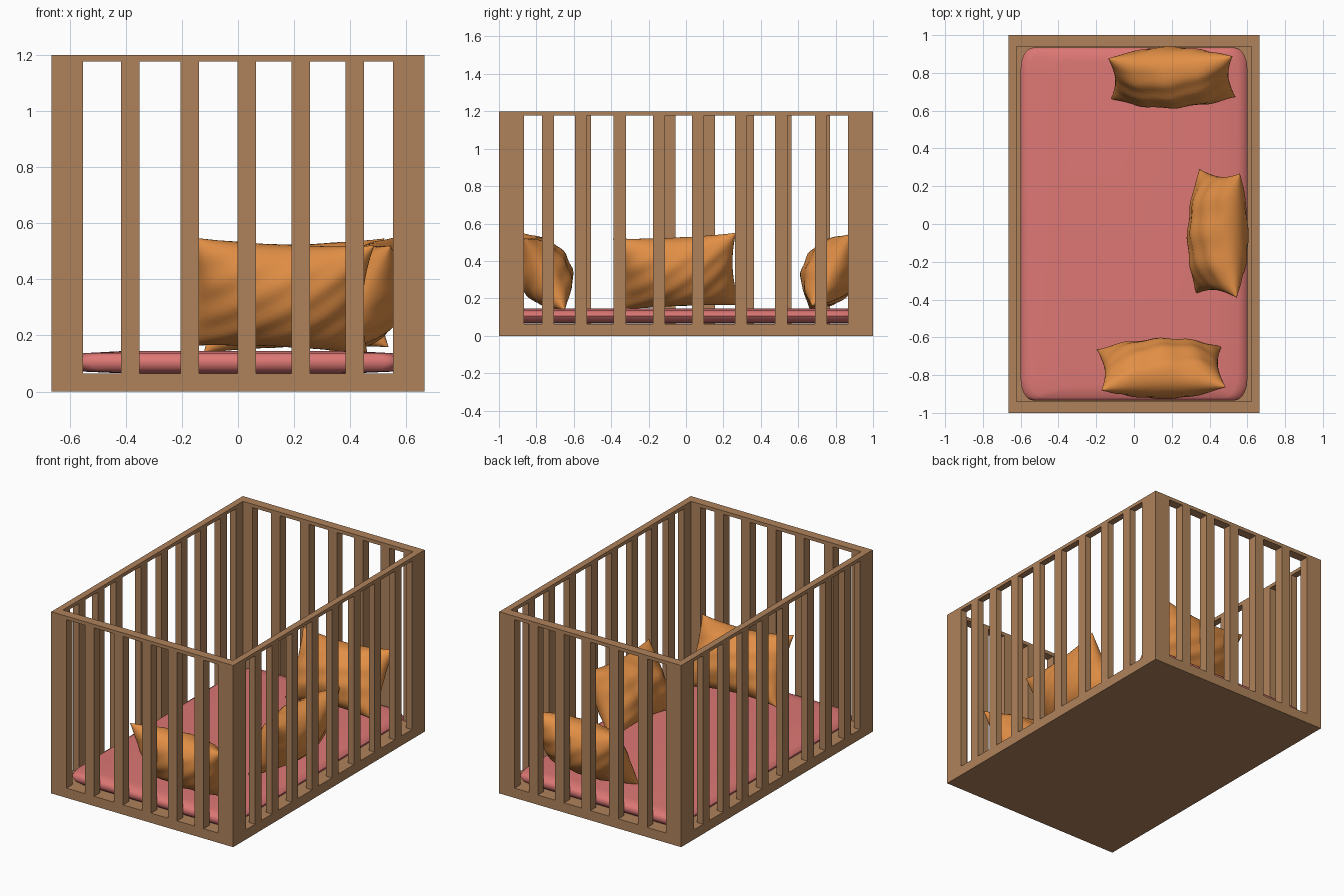
import bpy, bmesh, math
from mathutils import Matrix, Vector

if "Cube" in bpy.data.objects:
    bpy.data.objects.remove(bpy.data.objects["Cube"])


def material(name, rgb):
    m = bpy.data.materials.new(name)
    m.diffuse_color = (*rgb, 1)
    m.use_nodes = True
    m.node_tree.nodes["Principled BSDF"].inputs["Base Color"].default_value = m.diffuse_color
    return m


WOOD = material("brown wood", (0.43, 0.225, 0.105))
PINK = material("pink fabric", (0.72, 0.185, 0.175))
ORANGE = material("orange fabric", (0.76, 0.275, 0.06))


def finish(name, bm, mat, smooth=None):
    bmesh.ops.recalc_face_normals(bm, faces=bm.faces)
    me = bpy.data.meshes.new(name)
    bm.to_mesh(me)
    bm.free()
    me.materials.append(mat)
    ob = bpy.data.objects.new(name, me)
    bpy.context.collection.objects.link(ob)
    if smooth:
        bpy.ops.object.select_all(action='DESELECT')
        ob.select_set(True)
        bpy.context.view_layer.objects.active = ob
        bpy.ops.object.shade_smooth_by_angle(angle=math.radians(smooth))
    return ob


def prism(name, outline, z0, z1, mat=WOOD):
    bm = bmesh.new()
    f = bm.faces.new([bm.verts.new((x, y, z0)) for x, y in outline])
    top = bmesh.ops.extrude_face_region(bm, geom=[f])["geom"]
    bmesh.ops.translate(bm, vec=(0, 0, z1 - z0),
                        verts=[v for v in top if isinstance(v, bmesh.types.BMVert)])
    return finish(name, bm, mat)


def box(name, x0, x1, y0, y1, z0, z1):
    return prism(name, [(x0, y0), (x1, y0), (x1, y1), (x0, y1)], z0, z1)


X, Y = 0.665, 1.0          # outer half sizes
TX, TY = 0.043, 0.06       # wall thickness of the long and short sides
Z0, Z1, TOP = 0.064, 1.177, 1.2
W = 0.033                  # half slat width

# Floor and top rails
box("floor_base", -X, X, -Y, Y, 0, Z0)
for s, side in ((-1, "front"), (1, "back")):
    a, b = sorted((s * Y, s * (Y - TY)))
    box(side + "_top_rail", -X, X, a, b, Z1, TOP)
for s, side in ((-1, "left"), (1, "right")):
    a, b = sorted((s * X, s * (X - TX)))
    box(side + "_top_rail", a, b, -Y + TY, Y - TY, Z1, TOP)

# L-shaped corner posts
L = [(X, Y), (X, 0.867), (X - TX, 0.867), (X - TX, Y - TY), (0.553, Y - TY), (0.553, Y)]
for sx, nx in ((-1, "left"), (1, "right")):
    for sy, ny in ((-1, "front"), (1, "back")):
        prism(f"{ny}_{nx}_corner_post", [(sx * x, sy * y) for x, y in L], Z0, Z1)

# Slats of the short sides
for s, side in ((-1, "front"), (1, "back")):
    a, b = sorted((s * Y, s * (Y - TY)))
    for i, x in enumerate((-0.384, -0.172, 0.032, 0.223, 0.416)):
        box(f"{side}_slat_{i + 1}", x - W, x + W, a, b, Z0, Z1)

# Slats of the long sides, slightly uneven
SIDE_SLATS = {
    "left": (-1, (-0.738, -0.54, -0.353, -0.09, 0.123, 0.33, 0.53, 0.738)),
    "right": (1, (-0.738, -0.561, -0.355, -0.144, 0.064, 0.294, 0.51, 0.722)),
}
for side, (s, places) in SIDE_SLATS.items():
    a, b = sorted((s * X, s * (X - TX)))
    for i, y in enumerate(places):
        box(f"{side}_slat_{i + 1}", a, b, y - W, y + W, Z0, Z1)


# Mattress: stacked rounded outlines, thinner towards the long edges
def rounded_outline(hx, hy, rx, ry, n=5):
    pts = []
    for q, (sx, sy) in enumerate(((1, 1), (-1, 1), (-1, -1), (1, -1))):
        for i in range(n + 1):
            a = math.pi / 2 * (q + i / n)
            pts.append((sx * (hx - rx) + rx * math.cos(a), sy * (hy - ry) + ry * math.sin(a)))
    return pts


bm = bmesh.new()
rings = []
for inset, z in ((0.2, 0.0645), (0.05, 0.071), (0.015, 0.082), (0, 0.105),
                 (0.015, 0.126), (0.05, 0.137), (0.2, 0.145)):
    pts = rounded_outline(0.6 - inset, 0.935 - 0.35 * inset, 0.07, 0.11)
    rings.append([bm.verts.new((x, y, z)) for x, y in pts])
for lo, hi in zip(rings, rings[1:]):
    for i in range(len(lo)):
        j = (i + 1) % len(lo)
        bm.faces.new((lo[i], lo[j], hi[j], hi[i]))
bm.faces.new(rings[0])
bm.faces.new(rings[-1])
finish("mattress", bm, PINK, 60)


# Pillows: two bulged sheets with pinched corners and soft creases
def pillow(name, centre, turn, roll, seed, n=28):
    bm = bmesh.new()
    grids = {}
    for s in (-1, 1):
        for i in range(n + 1):
            for j in range(n + 1):
                # finer spacing near the seams
                u = math.sin((i / n - 0.5) * math.pi)
                v = math.sin((j / n - 0.5) * math.pi)
                x = 0.33 * u * (1 - 0.09 * (1 - v * v))
                z = 0.222 * v * (1 - 0.13 * (1 - u * u))
                fall = max(0, (1 - u * u) * (1 - v * v))
                crease = 0.009 * math.sin(7 * u + 5 * v * s + seed) * math.sin(6 * v - 4 * u + seed)
                y = s * (0.148 * fall ** 0.52 + crease * min(1, 3 * fall))
                grids[s, i, j] = bm.verts.new((x, y, z))
        for i in range(n):
            for j in range(n):
                bm.faces.new([grids[s, i + a, j + b] for a, b in ((0, 0), (1, 0), (1, 1), (0, 1))])
    bmesh.ops.remove_doubles(bm, verts=bm.verts, dist=0.0002)
    # roll, lean back, then turn towards its wall
    m = (Matrix.Translation(Vector(centre)) @ Matrix.Rotation(math.radians(turn), 4, 'Z')
         @ Matrix.Rotation(math.radians(29), 4, 'X') @ Matrix.Rotation(math.radians(roll), 4, 'Y'))
    bmesh.ops.transform(bm, matrix=m, verts=bm.verts)
    return finish(name, bm, ORANGE, 70)


pillow("front_pillow", (0.145, -0.765, 0.342), 0, 3, 0.5)
pillow("right_pillow", (0.445, -0.05, 0.342), 90, -3, 2.1)
pillow("back_pillow", (0.2, 0.775, 0.342), 180, 2, 4.0)
